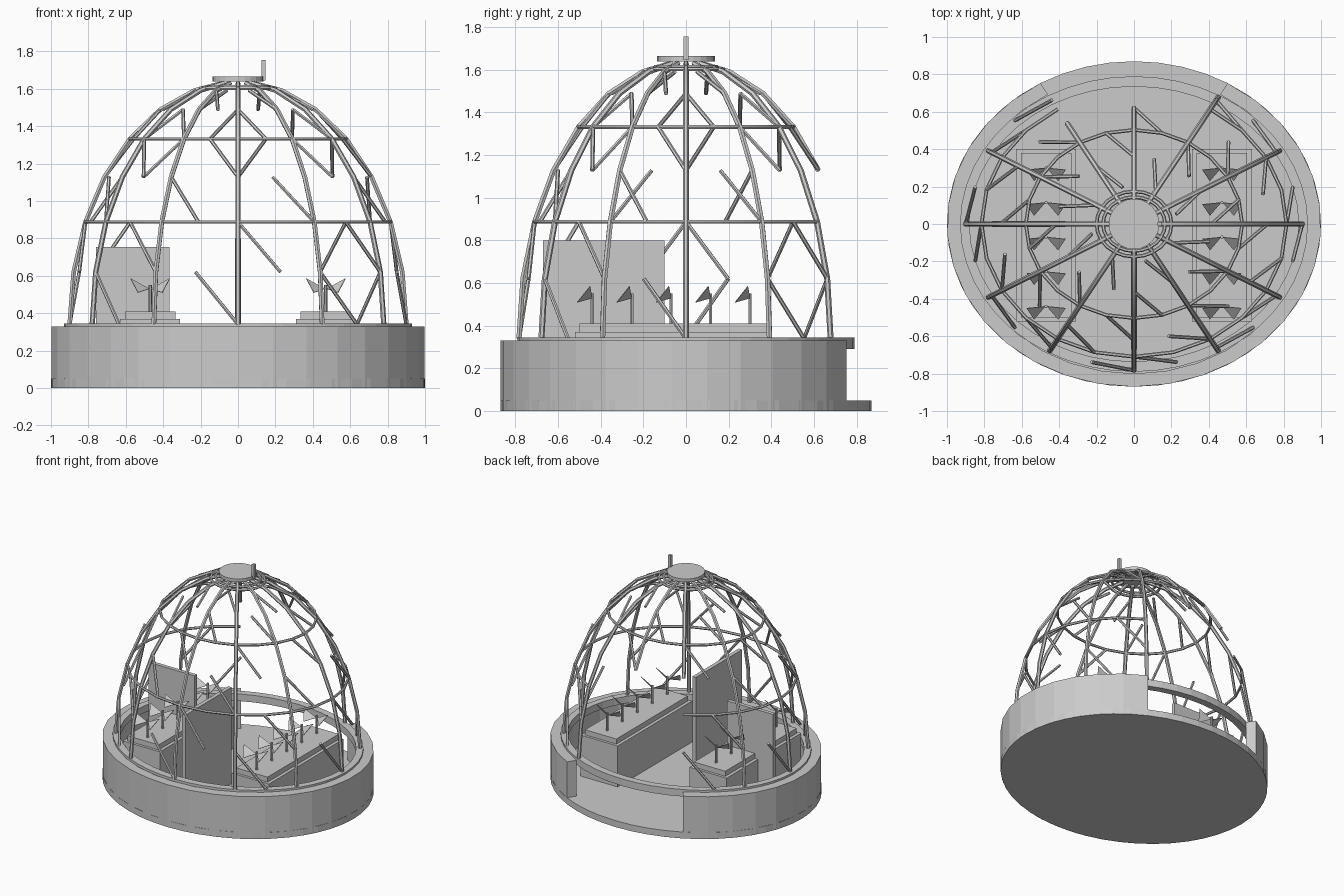
import bpy, bmesh
from math import sin, cos, pi, radians
from mathutils import Matrix, Vector

if "Cube" in bpy.data.objects:
    bpy.data.objects.remove(bpy.data.objects["Cube"])

grey = bpy.data.materials.new("light grey")
grey.use_nodes = True
GREY = (0.6, 0.6, 0.6, 1)
grey.diffuse_color = GREY
grey.node_tree.nodes["Principled BSDF"].inputs["Base Color"].default_value = GREY

SQUASH = 0.87   # depth to width ratio of the oval plan


def add_object(name, data):
    ob = bpy.data.objects.new(name, data)
    bpy.context.collection.objects.link(ob)
    data.materials.append(grey)
    return ob


def finish(name, bm):
    bmesh.ops.recalc_face_normals(bm, faces=bm.faces)
    mesh = bpy.data.meshes.new(name)
    bm.to_mesh(mesh)
    bm.free()
    return add_object(name, mesh)


def box(name, x0, x1, y0, y1, z0, z1):
    bm = bmesh.new()
    m = Matrix.Translation(((x0 + x1) / 2, (y0 + y1) / 2, (z0 + z1) / 2))
    bmesh.ops.create_cube(bm, size=1, matrix=m @ Matrix.Diagonal((x1 - x0, y1 - y0, z1 - z0, 1)))
    return finish(name, bm)


def disc(name, radius, squash, z0, z1, sides):
    bm = bmesh.new()
    m = Matrix.Translation((0, 0, (z0 + z1) / 2)) @ Matrix.Diagonal((1, squash, 1, 1))
    bmesh.ops.create_cone(bm, cap_ends=True, segments=sides, radius1=radius, radius2=radius,
                          depth=z1 - z0, matrix=m)
    return finish(name, bm)


def oval_wall(name, outer, inner, z0, z1, start, sweep, steps):
    """Sweep a rectangular section around the oval, closed or with capped ends."""
    closed = sweep == 360
    bm = bmesh.new()
    loops = []
    for i in range(steps if closed else steps + 1):
        a = radians(start + sweep * i / steps)
        loops.append([bm.verts.new((r[0] * cos(a), r[1] * sin(a), z))
                      for r, z in ((outer, z0), (outer, z1), (inner, z1), (inner, z0))])
    for i in range(steps):
        p, q = loops[i], loops[(i + 1) % len(loops)]
        for k in range(4):
            n = (k + 1) % 4
            bm.faces.new((p[k], q[k], q[n], p[n]))
    if not closed:
        bm.faces.new(loops[0])
        bm.faces.new(loops[-1])
    return finish(name, bm)


def tubes(name, paths, radius, cyclic=False):
    cu = bpy.data.curves.new(name, 'CURVE')
    cu.dimensions = '3D'
    cu.bevel_depth = radius
    cu.bevel_resolution = 1
    cu.use_fill_caps = True
    for path in paths:
        sp = cu.splines.new('POLY')
        sp.points.add(len(path) - 1)
        sp.use_cyclic_u = cyclic
        for pt, co in zip(sp.points, path):
            pt.co = (*co, 1)
    ob = add_object(name, cu)
    for other in bpy.context.selected_objects:
        other.select_set(False)
    ob.select_set(True)
    bpy.context.view_layer.objects.active = ob
    bpy.ops.object.convert(target='MESH')
    bpy.ops.object.shade_smooth_by_angle()


def dome(col, level):
    """Point on the dome: 24 columns around, levels 12.5 degrees apart."""
    a, t = col * pi / 12, radians(12.5 * level)
    r = 0.9 * cos(t)
    return Vector((r * cos(a), r * sin(a) * SQUASH, 0.34 + 1.295 * sin(t)))


# Base: floor slab, wall with a doorway at the back, sill ring over the doorway
disc("floor_slab", 1, SQUASH, 0, 0.05, 48)
oval_wall("base_wall", (1, 0.87), (0.92, 0.8), 0, 0.33, 120, 300, 28)
oval_wall("sill_ring", (0.93, 0.79), (0.88, 0.735), 0.29, 0.345, 0, 360, 48)

# Dome ribs, shortened above the doorway
levels = [0, 1, 2, 3, 4, 5, 6, 6.75]
tubes("dome_ribs", [[dome(c, j) for j in levels if j >= 3 or c not in (6, 8)]
                    for c in range(0, 24, 2)], 0.014)

# Horizontal hoops, the lowest open at the doorway
tubes("lower_hoop", [[dome(c, 2) for c in range(8, 29)]], 0.01)
for name, level in (("middle_hoop", 4), ("upper_hoop", 6.17), ("collar_hoop", 6.35)):
    tubes(name, [[dome(c, level) for c in range(24)]], 0.01, True)

# Diagonal struts: every third lattice diagonal
tubes("diagonal_struts", [[dome(c, j), dome(c + 1, j - 1)]
                          for c in range(24) for j in range(1, 7)
                          if (c - j) % 3 == 1 and not (4 <= c < 8 and j <= 3)], 0.01)

# Roof cap and vent pipe
disc("roof_cap", 0.135, 1, 1.64, 1.665, 24)
box("vent_pipe", 0.125, 0.147, -0.011, 0.011, 1.645, 1.755)

# Partition panels
box("cross_panel", -0.76, -0.365, -0.015, 0.015, 0.05, 0.755)
box("long_panel", -0.015, 0.015, -0.67, -0.1, 0.05, 0.8)

# Planting benches with a row of two-leaved seedlings each
for side, cx in (("right", -0.47), ("left", 0.47)):
    box(side + "_bench", cx - 0.16, cx + 0.16, -0.52, 0.4, 0.05, 0.37)
    box(side + "_soil_bed", cx - 0.135, cx + 0.135, -0.5, 0.38, 0.37, 0.41)
    ys = [-0.44 + 0.185 * i for i in range(5)]
    tubes(side + "_stems", [[(cx, y, 0.4), (cx, y, 0.55)] for y in ys], 0.009)
    bm = bmesh.new()
    for y in ys:
        for s in (-1, 1):
            leaf = [bm.verts.new((cx + s * dx, y + dy, z)) for dx, dy, z in
                    ((0.005, 0, 0.53), (0.105, -0.01, 0.585), (0.065, -0.07, 0.51))]
            bm.faces.new(leaf)
    leaves = finish(side + "_leaves", bm)
    mod = leaves.modifiers.new("thickness", 'SOLIDIFY')
    mod.thickness = 0.004
    mod.offset = 0
